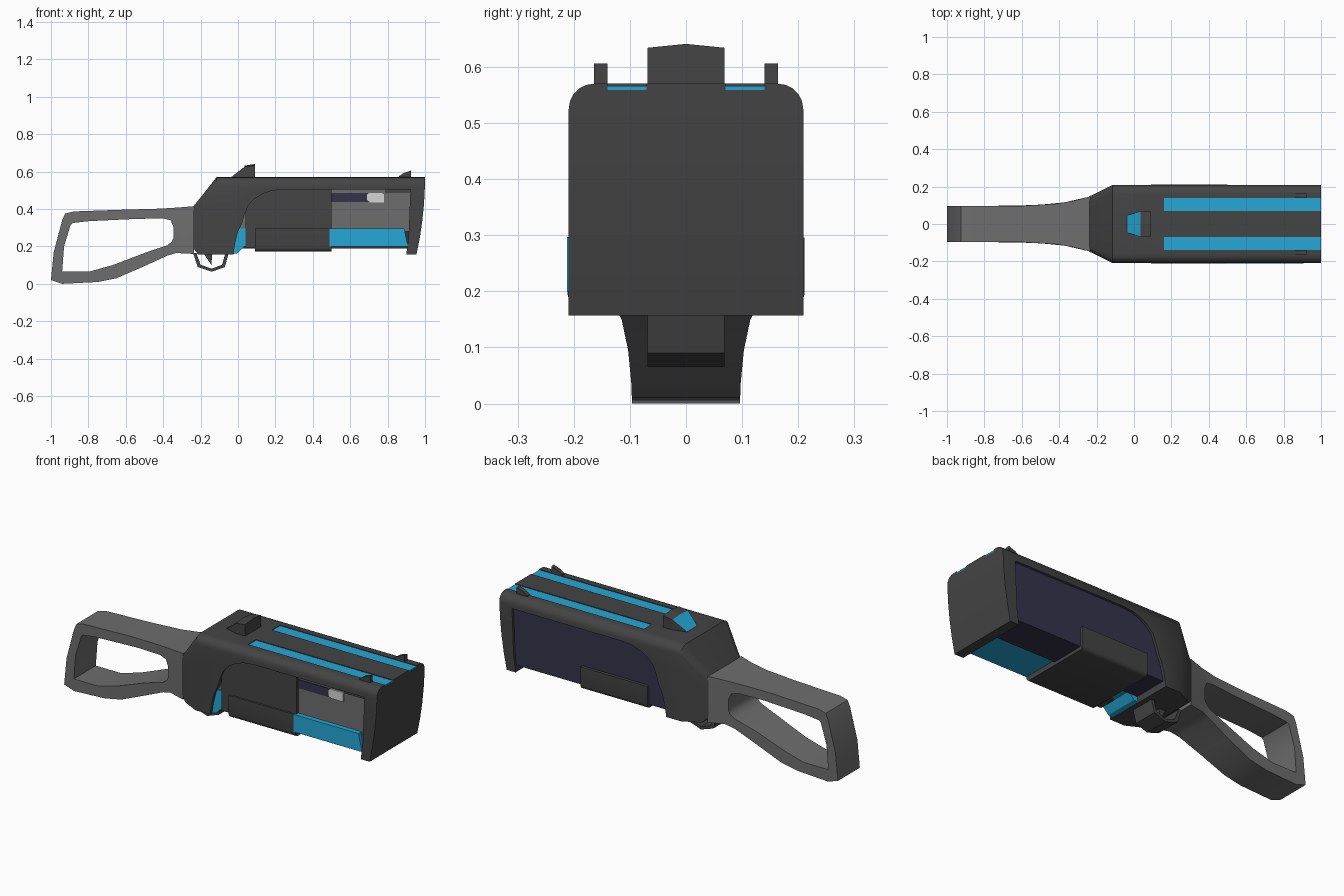
import bpy, bmesh, math

if "Cube" in bpy.data.objects:
    bpy.data.objects.remove(bpy.data.objects["Cube"])


def material(name, r, g, b):
    m = bpy.data.materials.new(name)
    m.diffuse_color = (r, g, b, 1)
    m.use_nodes = True
    m.node_tree.nodes["Principled BSDF"].inputs["Base Color"].default_value = m.diffuse_color
    return m


DARK = material("charcoal", 0.058, 0.058, 0.058)
GREY = material("mid grey", 0.155, 0.155, 0.155)
BLUE = material("bright blue", 0.018, 0.39, 0.67)
NAVY = material("dark navy", 0.036, 0.033, 0.07)
PALE = material("pale grey", 0.66, 0.66, 0.66)


def make(name, verts, faces, mat, smooth=False):
    me = bpy.data.meshes.new(name)
    me.from_pydata(verts, [], faces)
    bm = bmesh.new()
    bm.from_mesh(me)
    bmesh.ops.recalc_face_normals(bm, faces=bm.faces)
    bm.to_mesh(me)
    bm.free()
    ob = bpy.data.objects.new(name, me)
    bpy.context.collection.objects.link(ob)
    me.materials.append(mat)
    if smooth:
        smooth_shade(ob)
    return ob


def smooth_shade(ob):
    bpy.ops.object.select_all(action='DESELECT')
    bpy.context.view_layer.objects.active = ob
    ob.select_set(True)
    bpy.ops.object.shade_smooth_by_angle(angle=math.radians(35))


def prism(name, pts, y0, y1, mat):
    """Extrude an x-z outline along y."""
    n = len(pts)
    verts = [(x, y0, z) for x, z in pts] + [(x, y1, z) for x, z in pts]
    faces = [tuple(range(n)), tuple(range(n, 2 * n))]
    faces += [(i, (i + 1) % n, (i + 1) % n + n, i + n) for i in range(n)]
    return make(name, verts, faces, mat)


def box(name, x0, x1, y0, y1, z0, z1, mat):
    return prism(name, [(x0, z0), (x1, z0), (x1, z1), (x0, z1)], y0, y1, mat)


def ring(name, outer, inner, width, mat, smooth=False):
    """Closed x-z frame with a hole, its half width depending on x."""
    n = len(outer)
    pts = outer + inner
    verts = [(x, -width(x), z) for x, z in pts] + [(x, width(x), z) for x, z in pts]
    faces = []
    for i in range(n):
        j = (i + 1) % n
        faces += [(i, j, n + j, n + i), (2*n + i, 2*n + j, 3*n + j, 3*n + i),
                  (i, j, 2*n + j, 2*n + i), (n + i, n + j, 3*n + j, 3*n + i)]
    return make(name, verts, faces, mat, smooth)


def cut(ob, cutter):
    m = ob.modifiers.new("cut", 'BOOLEAN')
    m.operation = 'DIFFERENCE'
    m.solver = 'EXACT'
    m.object = cutter
    bpy.context.view_layer.objects.active = ob
    bpy.ops.object.modifier_apply(modifier=m.name)
    bpy.data.objects.remove(cutter)


# Skeleton stock, flaring towards the receiver
def stock_width(x):
    table = [(-1, .096), (-.6, .097), (-.42, .108), (-.32, .125), (-.235, .147)]
    for (a, wa), (b, wb) in zip(table, table[1:]):
        if x <= b:
            return wa + (wb - wa) * (x - a) / (b - a)
    return .147


stock_out = [(-1, .02), (-.94, 0), (-.75, .01), (-.65, .03), (-.5, .095), (-.38, .15),
             (-.33, .165), (-.235, .16), (-.235, .415), (-.32, .408), (-.42, .402),
             (-.6, .397), (-.88, .387), (-.925, .375), (-.94, .34), (-.985, .17)]
stock_in = [(-.94, .067), (-.9, .067), (-.79, .067), (-.67, .1), (-.5, .165), (-.38, .205),
            (-.355, .225), (-.345, .245), (-.345, .305), (-.36, .34), (-.4, .35),
            (-.55, .347), (-.8, .335), (-.885, .325), (-.895, .315), (-.93, .2)]
ring("stock", stock_out, stock_in, stock_width, GREY, True)


# Outer shell: lofted sections with rounded top corners
def section(hw, zb, zt, r):
    half = [(hw, zb + (zt - r - zb) * k / 4) for k in range(5)]
    half += [(hw - r + r * math.cos(a), zt - r + r * math.sin(a))
             for a in [math.pi / 2 * k / 5 for k in range(1, 6)]]
    return half


stations = [(-.24, .147, .19, .412, .03), (-.212, .16, .157, .447, .035),
            (-.115, .209, .157, .57, .045), (1, .209, .157, .57, .045)]
verts, faces = [], []
for x, hw, zb, zt, r in stations:
    half = section(hw, zb, zt, r)
    for side in (1, -1):
        for y, z in half:
            bow = .045 * ((.57 - z) / .41) ** 2 if x == 1 else 0
            verts.append((x - bow, side * y, z))
H = 10
order = list(range(H)) + list(range(2 * H - 1, H - 1, -1))
for s in range(len(stations) - 1):
    for i in range(2 * H):
        a, b = order[i], order[(i + 1) % (2 * H)]
        faces.append((s*2*H + a, s*2*H + b, (s+1)*2*H + b, (s+1)*2*H + a))
for s in (0, len(stations) - 1):
    faces += [(s*2*H + i, s*2*H + i + 1, s*2*H + H + i + 1, s*2*H + H + i)
              for i in range(H - 1)]
shell = make("shell", verts, faces, DARK)

# Side opening and top grooves
cut(shell, prism("opening_cutter",
                 [(-.025, .05), (.9, .05), (.9, .16), (.912, .25), (.922, .505), (.24, .505),
                  (.18, .498), (.13, .48), (.085, .452), (.055, .42), (.035, .37), (.02, .32),
                  (0, .28), (-.015, .22), (-.025, .16)], -.5, .5, DARK))
for s in (1, -1):
    y0, y1 = sorted((s * .07, s * .14))
    cut(shell, box("groove_cutter", .16, 1.1, y0, y1, .559, .7, DARK))
    box("top_stripe", .16, .999, y0, y1, .556, .566, BLUE)
smooth_shade(shell)

# Inner core: navy far half, grey and blue near half, dark side cover
box("back_core", -.05, .94, 0, .195, .19, .53, NAVY)
box("front_core", -.03, .94, -.185, 0, .28, .53, GREY)
prism("lower_core", [(-.03, .158), (0, .165), (.035, .2), (.905, .2), (.905, .23), (.89, .297),
                     (-.03, .297)], -.192, 0, BLUE)
prism("lower_side", [(.49, .2), (.905, .2), (.905, .22), (.888, .297), (.49, .297)],
      -.212, -.15, BLUE)
box("side_cover", .04, .5, -.2, -.1, .193, .53, DARK)

# Bolt and chamber details on the near side
box("chamber_slot", .5, .7, -.19, -.18, .438, .485, NAVY)
prism("bolt", [(.69, .45), (.705, .436), (.78, .436), (.78, .48), (.765, .487), (.7, .487),
               (.69, .478)], -.193, -.15, PALE)
box("chamber_lip", .785, .93, -.193, -.15, .487, .51, DARK)

# Sliding fore-grip with softened edges
grip = box("fore_grip", .09, .5, -.211, .211, .172, .296, DARK)
bm = bmesh.new()
bm.from_mesh(grip.data)
long_edges = [e for e in bm.edges if abs(e.verts[0].co.x - e.verts[1].co.x) > .1
              and e.verts[0].co.z < .2]
bmesh.ops.bevel(bm, geom=long_edges, offset=.022, segments=3, affect='EDGES', profile=.5)
bm.to_mesh(grip.data)
bm.free()
smooth_shade(grip)

# Rear sight: ridged block with a tapered blue lens
sv = [(-.04, -.045, .568), (-.04, .045, .568),
      (.035, -.069, .626), (.035, 0, .632), (.035, .069, .626),
      (.092, -.069, .634), (.092, 0, .641), (.092, .069, .634),
      (.092, -.069, .565), (.092, .069, .565), (.035, -.069, .565), (.035, .069, .565)]
sf = [(0, 2, 3, 4, 1), (2, 5, 6, 3), (3, 6, 7, 4), (5, 8, 9, 7, 6), (0, 10, 2), (2, 10, 8, 5),
      (1, 4, 11), (4, 7, 9, 11), (0, 1, 11, 10), (10, 11, 9, 8)]
sight = make("rear_sight", sv, sf, DARK)
sight.data.materials.append(BLUE)
for p in sight.data.polygons:
    if p.normal.x < -.3 and p.normal.z > .3:
        p.material_index = 1

# Front sights
for s in (1, -1):
    y0, y1 = sorted((s * .14, s * .164))
    prism("front_sight", [(.86, .555), (.86, .575), (.885, .592), (.925, .606), (.925, .555)],
          y0, y1, DARK)

# Trigger guard and trigger
guard_out = [(-.24, .165), (-.215, .09), (-.14, .065), (-.07, .09), (-.05, .165)]
guard_in = [(-.222, .163), (-.2, .102), (-.14, .081), (-.085, .102), (-.068, .163)]
ring("trigger_guard", guard_out, guard_in, lambda x: .069, DARK)
prism("trigger", [(-.185, .165), (-.142, .1), (-.138, .165)], -.025, .025, DARK)
